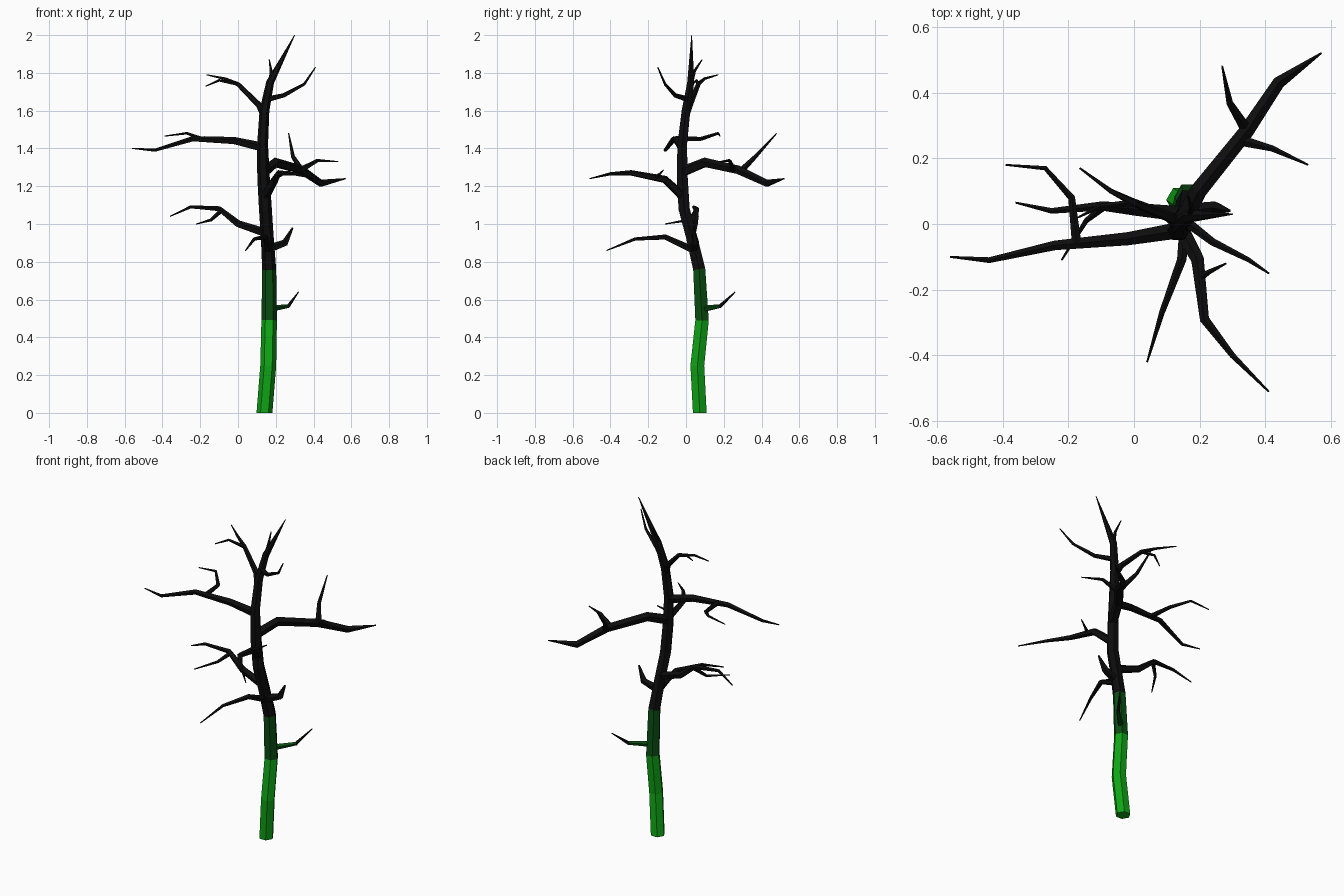
import bpy
import bmesh
import math
from mathutils import Vector

cube = bpy.data.objects.get("Cube")
if cube:
    bpy.data.objects.remove(cube)


def material(name, color):
    m = bpy.data.materials.new(name)
    m.use_nodes = True
    m.diffuse_color = (*color, 1)
    m.node_tree.nodes["Principled BSDF"].inputs["Base Color"].default_value = (*color, 1)
    return m


GREEN = material("bright green", (0.005, 0.38, 0.008))
DARK = material("dark green", (0.003, 0.075, 0.006))
BLACK = material("charred black", (0.004, 0.004, 0.004))


def limb(name, points, radii, sides=5, colors=(BLACK,), color_rule=None, flat_base=False):
    """Faceted tapering tube along a path; color_rule maps a segment to a slot."""
    pts = [Vector(p) for p in points]
    bm = bmesh.new()
    rings = []
    normal = None
    for i, p in enumerate(pts):
        before = (p - pts[i - 1]).normalized() if i else Vector()
        after = (pts[i + 1] - p).normalized() if i < len(pts) - 1 else Vector()
        tangent = (before + after).normalized()
        if i == 0 and flat_base:
            tangent = Vector((0, 0, 1))
        if normal is None:
            normal = Vector((1, 0, 0)) if abs(tangent.z) > 0.8 else Vector((0, 0, 1))
        normal = (normal - tangent * normal.dot(tangent)).normalized()
        side = tangent.cross(normal)
        ring = []
        for k in range(sides):
            a = math.tau * k / sides
            ring.append(bm.verts.new(p + (normal * math.cos(a) + side * math.sin(a)) * radii[i]))
        rings.append(ring)
    for i, (low, high) in enumerate(zip(rings, rings[1:])):
        for k in range(sides):
            n = (k + 1) % sides
            f = bm.faces.new((low[k], low[n], high[n], high[k]))
            f.material_index = color_rule(i) if color_rule else 0
    bm.faces.new(rings[0][::-1])
    bm.faces.new(rings[-1]).material_index = len(colors) - 1
    bmesh.ops.recalc_face_normals(bm, faces=bm.faces)
    mesh = bpy.data.meshes.new(name)
    bm.to_mesh(mesh)
    bm.free()
    for c in colors:
        mesh.materials.append(c)
    obj = bpy.data.objects.new(name, mesh)
    bpy.context.scene.collection.objects.link(obj)
    return obj


def branch(name, start, *points, **options):
    """Branch whose radius shrinks evenly to a fine tip."""
    last = len(points) - 1
    radii = [start + (0.003 - start) * (i / last) ** 1.1 for i in range(last + 1)]
    return limb(name, points, radii, **options)


# Trunk: two green bands below, black above
limb("trunk",
     [(.14, .073, 0), (.16, .06, .25), (.165, .085, .49), (.165, .07, .76),
      (.155, .03, .93), (.145, -.01, 1.08), (.135, -.02, 1.25), (.13, -.02, 1.42),
      (.14, .0, 1.6), (.17, .025, 1.75), (.3, .03, 2)],
     [.042, .042, .041, .037, .034, .034, .033, .029, .026, .021, .002],
     sides=6, colors=(GREEN, DARK, BLACK),
     color_rule=lambda i: 0 if i < 2 else 1 if i == 2 else 2, flat_base=True)

# Lower limbs
branch("lowest_twig", .018, (.17, .09, .55), (.265, .18, .565), (.32, .26, .64),
       colors=(DARK, BLACK), color_rule=lambda i: min(i, 1))
branch("low_front_branch", .02, (.16, .03, .865), (.145, -.11, .93),
       (.085, -.27, .92), (.04, -.42, .86))
limb("low_left_stub", [(.17, .04, .87), (.25, .05, .9), (.29, .04, .98)], [.024, .02, .005])
branch("low_right_branch", .025, (.15, .03, .95), (0, .045, 1.0),
       (-.1, .055, 1.08), (-.25, .04, 1.09), (-.36, .065, 1.04))
branch("low_right_twig", .013, (-.09, .055, 1.07), (-.145, .01, 1.02), (-.22, -.11, 1.0))

# Middle limbs
branch("middle_front_branch", .026, (.14, -.01, 1.14), (.195, -.11, 1.235),
       (.215, -.29, 1.27), (.3, -.4, 1.265), (.41, -.51, 1.24))
branch("middle_front_twig", .012, (.205, -.16, 1.25), (.23, -.145, 1.26), (.28, -.12, 1.285))
limb("big_back_branch", [(.14, -.01, 1.28), (.195, .1, 1.325), (.34, .28, 1.285),
                         (.44, .43, 1.215), (.57, .52, 1.24)],
     [.029, .027, .024, .02, .003])
branch("big_back_upper_twig", .018, (.34, .29, 1.28), (.29, .37, 1.36), (.268, .48, 1.48))
branch("big_back_side_twig", .016, (.34, .25, 1.29), (.42, .23, 1.335), (.53, .18, 1.33))
branch("long_right_branch", .026, (.13, -.02, 1.405), (-.02, -.045, 1.44),
       (-.24, -.065, 1.45), (-.44, -.11, 1.39), (-.56, -.1, 1.4))
branch("long_right_twig", .015, (-.175, -.055, 1.45), (-.19, .08, 1.45),
       (-.27, .17, 1.48), (-.39, .18, 1.465))

# Top limbs
branch("top_right_branch", .021, (.135, 0, 1.58), (.11, .02, 1.63), (0, .065, 1.74),
       (-.07, .1, 1.77), (-.165, .17, 1.79))
branch("top_right_twig", .011, (0, .065, 1.74), (-.1, .055, 1.76), (-.17, .02, 1.73))
branch("top_left_branch", .016, (.155, .01, 1.66), (.24, -.055, 1.68),
       (.35, -.11, 1.74), (.41, -.15, 1.83))
branch("top_twig", .013, (.17, .025, 1.74), (.175, .045, 1.81), (.165, .085, 1.87))
